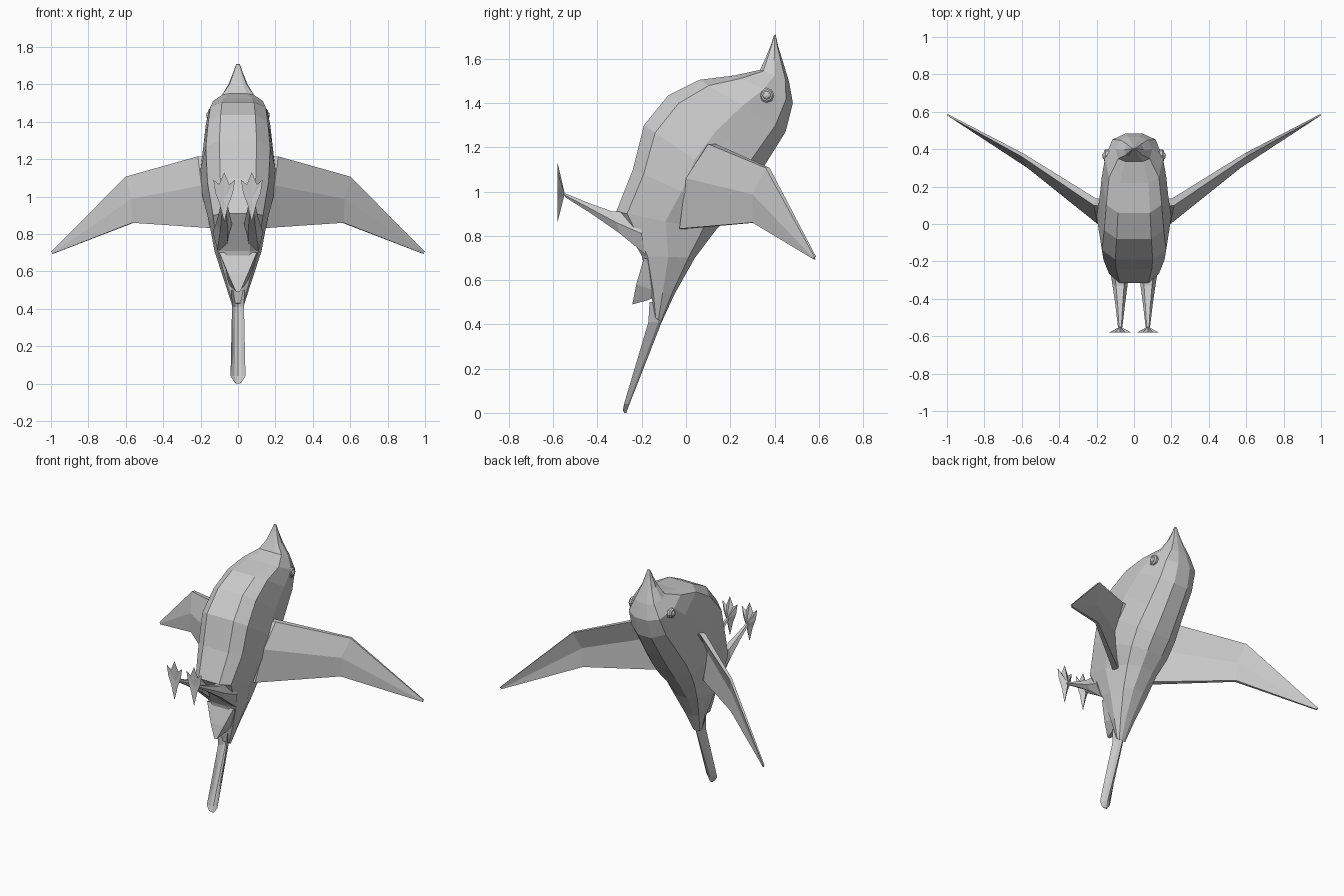
import bpy, bmesh, math
from mathutils import Matrix


def finish(name, bm, mirror=False):
    bmesh.ops.remove_doubles(bm, verts=bm.verts, dist=0.0005)
    bmesh.ops.recalc_face_normals(bm, faces=bm.faces)
    mesh = bpy.data.meshes.new(name)
    bm.to_mesh(mesh)
    bm.free()
    ob = bpy.data.objects.new(name, mesh)
    bpy.context.collection.objects.link(ob)
    if mirror:
        ob.modifiers.new("Mirror", 'MIRROR')
    return ob


def loft(name, rings, mirror=False):
    """Skin a list of equally long point rings and close both ends."""
    bm = bmesh.new()
    vs = [[bm.verts.new(p) for p in r] for r in rings]
    n = len(rings[0])
    for a, b in zip(vs, vs[1:]):
        for i in range(n):
            j = (i + 1) % n
            bm.faces.new((a[i], a[j], b[j], b[i]))
    bm.faces.new(vs[0][::-1])
    bm.faces.new(vs[-1])
    return finish(name, bm, mirror)


# Cross-section: u = share of half width, v = 0 at the belly, 1 at the back
half = [(0.5, 0), (0.86, 0.11), (1.0, 0.5), (0.75, 0.88), (0.3, 1)]
section = half + [(-u, v) for u, v in reversed(half)]


def body_ring(by, bz, ky, kz, w):
    return [(u * w, by + (ky - by) * v, bz + (kz - bz) * v) for u, v in section]


# Body: belly y,z / back y,z / half width
loft("body", [body_ring(*s) for s in [
    (0.335, 1.55, 0.465, 1.50, 0.098),
    (0.22, 1.525, 0.483, 1.40, 0.155),
    (0.06, 1.505, 0.45, 1.27, 0.172),
    (-0.08, 1.435, 0.35, 1.11, 0.185),
    (-0.19, 1.30, 0.27, 0.99, 0.20),
    (-0.24, 1.10, 0.20, 0.90, 0.19),
    (-0.315, 0.91, 0.13, 0.82, 0.155),
    (-0.20, 0.71, 0.04, 0.70, 0.125),
    (-0.16, 0.55, -0.05, 0.54, 0.072),
    (-0.14, 0.43, -0.11, 0.41, 0.032)]])

# Beak
loft("beak", [body_ring(*s) for s in [
    (0.335, 1.55, 0.465, 1.50, 0.098),
    (0.36, 1.605, 0.437, 1.59, 0.052),
    (0.383, 1.66, 0.417, 1.655, 0.028),
    (0.397, 1.705, 0.405, 1.71, 0.01)]])

# Under-tail wedge
loft("tail_covert", [
    [(-0.10, -0.19, 0.70), (0.10, -0.19, 0.70), (0.09, -0.05, 0.66), (-0.09, -0.05, 0.66)],
    [(-0.05, -0.225, 0.58), (0.05, -0.225, 0.58), (0.06, -0.10, 0.54), (-0.06, -0.10, 0.54)],
    [(-0.01, -0.243, 0.49), (0.01, -0.243, 0.49), (0.02, -0.17, 0.51), (-0.02, -0.17, 0.51)]])

# Folded tail: shallow channel, open towards the belly
def tail_ring(z, y, w, d, tip=0):
    return [(-w, y - d, z + tip), (-w * .5, y - d * .25, z), (0, y, z), (w * .5, y - d * .25, z),
            (w, y - d, z + tip), (w * .45, y - d * .55, z), (0, y - d * .4, z), (-w * .45, y - d * .55, z)]

loft("tail", [tail_ring(0.50, -0.095, 0.035, 0.07), tail_ring(0.41, -0.11, 0.032, 0.06),
              tail_ring(0.04, -0.255, 0.04, 0.025), tail_ring(0.0, -0.27, 0.02, 0.015, 0.01)])

# Wings: top edge, crease and bottom edge, with an offset rear surface
def wing_ring(top, crease, bottom, t):
    front = [top, crease, bottom]
    back = [(x - t * .4, y + t, z) for x, y, z in reversed(front)]
    return front + back

loft("wing", [
    wing_ring((0.06, 0.08, 1.20), (0.06, 0.0, 1.05), (0.05, -0.03, 0.83), 0.06),
    wing_ring((0.215, 0.10, 1.215), (0.195, 0.0, 1.06), (0.15, -0.03, 0.832), 0.035),
    wing_ring((0.60, 0.36, 1.107), (0.57, 0.30, 0.988), (0.565, 0.30, 0.86), 0.018),
    wing_ring((1.0, 0.58, 0.705), (0.99, 0.575, 0.70), (0.995, 0.578, 0.693), 0.008)], True)

# Legs
def leg_ring(x, y, z, rx, ry, rz):
    return [(x + rx * math.cos(a), y + ry * math.sin(a), z + rz * math.sin(a))
            for a in [math.tau * i / 6 for i in range(6)]]

loft("leg", [leg_ring(0.085, -0.20, 0.81, 0.05, -0.02, 0.11),
             leg_ring(0.075, -0.315, 0.86, 0.042, -0.02, 0.058),
             leg_ring(0.074, -0.43, 0.922, 0.026, -0.01, 0.03),
             leg_ring(0.074, -0.55, 0.985, 0.012, -0.005, 0.012)], True)

# Feet: three toes up, one down, rising to the ankle
sole = [(0, 1.13), (0.027, 1.065), (0.058, 1.09), (0.047, 1.02), (0.024, 0.96),
        (0, 0.862), (-0.024, 0.96), (-0.047, 1.02), (-0.058, 1.09), (-0.027, 1.065)]
bm = bmesh.new()
rim = [bm.verts.new((0.074 + x, -0.58, z)) for x, z in sole]
for y in (-0.548, -0.574):
    c = bm.verts.new((0.074, y, 0.99))
    for a, b in zip(rim, rim[1:] + rim[:1]):
        bm.faces.new((a, b, c))
finish("foot", bm, True)

# Eyes: faceted ball and rim
bm = bmesh.new()
bmesh.ops.create_uvsphere(bm, u_segments=8, v_segments=6, radius=0.025,
                          matrix=Matrix.Translation((0.145, 0.365, 1.435)) @ Matrix.Rotation(math.pi / 2, 4, 'Y'))
finish("eye", bm, True)
loft("eye_rim", [[(x, 0.365 + r * math.cos(a), 1.435 + r * math.sin(a))
                  for a in [math.tau * i / 8 for i in range(8)]]
                 for x, r in ((0.12, 0.034), (0.152, 0.034), (0.16, 0.026))], True)

# Centre the depth on y = 0 and stand the model on z = 0
bpy.context.view_layer.update()
